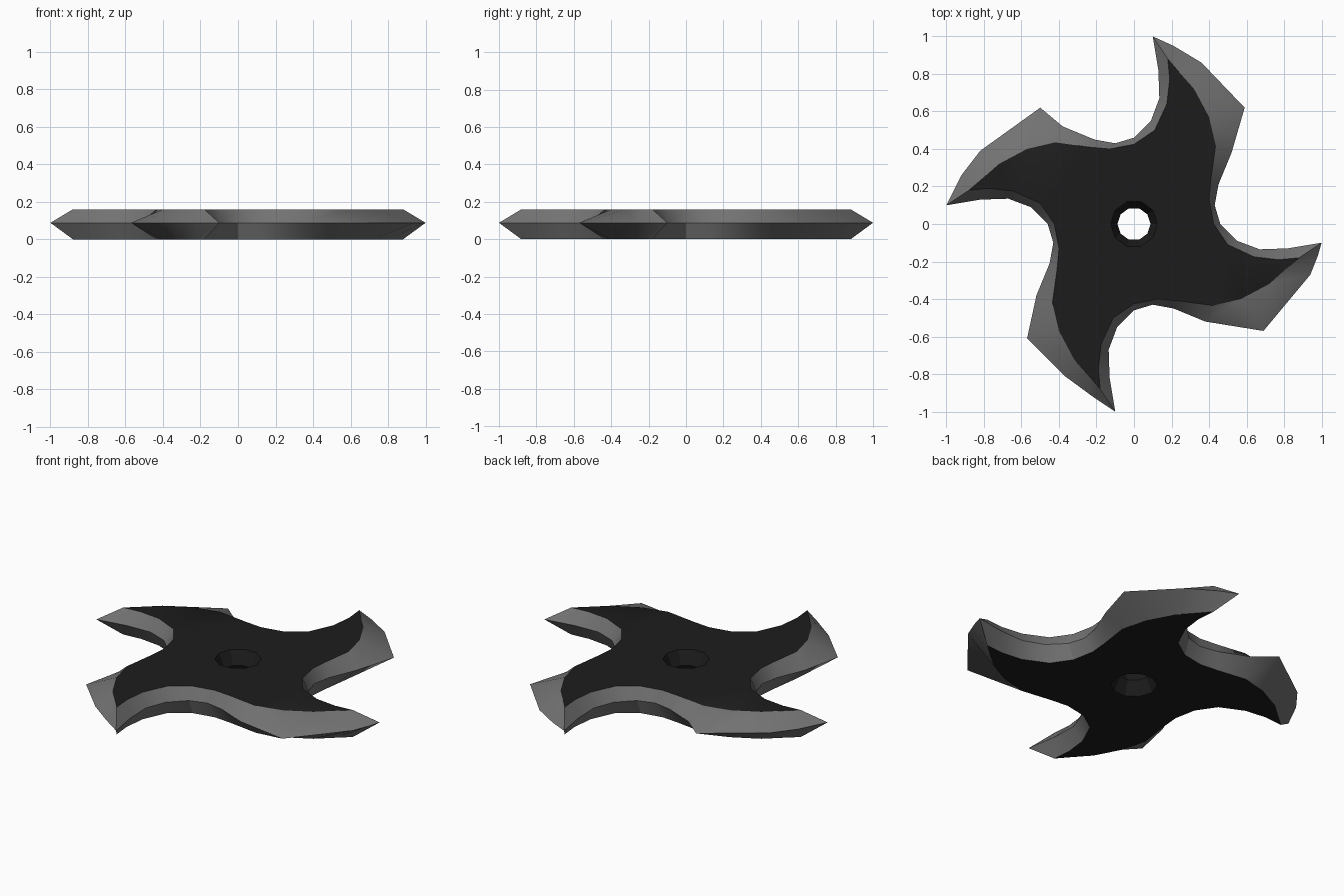
import bpy, bmesh, math
from mathutils import Matrix, Vector

if "Cube" in bpy.data.objects:
    bpy.data.objects.remove(bpy.data.objects["Cube"])

THICK, RIDGE = 0.16, 0.088


def material(name, value):
    m = bpy.data.materials.new(name)
    m.diffuse_color = (value, value, value, 1)
    m.use_nodes = True
    m.node_tree.nodes["Principled BSDF"].inputs["Base Color"].default_value = m.diffuse_color
    return m


# One blade, clockwise from its tip: (sharp edge x, y, flat face x, y)
blade = [
    (0.10, 1.00, 0.18, 0.88),
    (0.22, 0.93, 0.24, 0.81),
    (0.36, 0.83, 0.32, 0.72),
    (0.59, 0.62, 0.40, 0.57),
    (0.52, 0.38, 0.435, 0.42),
    (0.45, 0.21, 0.41, 0.24),
    (0.43, 0.10, 0.40, 0.13),
    (0.46, 0.00, 0.425, 0.00),
    (0.55, -0.09, 0.50, -0.11),
    (0.67, -0.135, 0.64, -0.175),
    (0.82, -0.13, 0.77, -0.19),
]
# The hand-ground outer edge of each blade differs a little
ground_edges = [
    [(0.21, 0.95), (0.36, 0.86), (0.59, 0.62)],
    [(0.17, 0.98), (0.27, 0.94), (0.57, 0.69)],
    [(0.22, 0.92), (0.37, 0.81), (0.57, 0.61)],
    [(0.26, 0.92), (0.39, 0.82), (0.62, 0.50)],
]

edge_pts, flat_pts = [], []
for k, ground in enumerate(ground_edges):
    turn = Matrix.Rotation(-k * math.pi / 2, 2)
    for i, (ex, ey, fx, fy) in enumerate(blade):
        if 1 <= i <= 3:
            ex, ey = ground[i - 1]
        edge_pts.append(turn @ Vector((ex, ey)))
        flat_pts.append(turn @ Vector((fx, fy)))


def circle(radius, n=10):
    return [Vector((radius * math.cos(2 * math.pi * i / n),
                    radius * math.sin(2 * math.pi * i / n))) for i in range(n)]


bm = bmesh.new()


def ring(points, z):
    return [bm.verts.new((p.x, p.y, z)) for p in points]


def bridge(a, b, mat):
    n = len(a)
    for i in range(n):
        j = (i + 1) % n
        bm.faces.new((a[i], a[j], b[j], b[i])).material_index = mat


def loop_edges(vs):
    return [bm.edges.get((vs[i], vs[(i + 1) % len(vs)])) for i in range(len(vs))]


# Sharpened bevels above and below the cutting ridge
top, ridge, bottom = ring(flat_pts, THICK), ring(edge_pts, RIDGE), ring(flat_pts, 0)
bridge(top, ridge, 1)
bridge(ridge, bottom, 1)

# Centre hole, chamfered from both sides
hole_top, waist, hole_bottom = (ring(circle(0.125), THICK), ring(circle(0.088), THICK / 2),
                                ring(circle(0.125), 0))
bridge(hole_top, waist, 0)
bridge(waist, hole_bottom, 0)

# Dark flat faces around the hole
for outer, inner, up in ((top, hole_top, 1), (bottom, hole_bottom, -1)):
    bmesh.ops.triangle_fill(bm, use_beauty=True, edges=loop_edges(outer) + loop_edges(inner),
                            normal=(0, 0, up))
bmesh.ops.recalc_face_normals(bm, faces=bm.faces[:])

mesh = bpy.data.meshes.new("throwing_star")
bm.to_mesh(mesh)
bm.free()
star = bpy.data.objects.new("throwing_star", mesh)
bpy.context.collection.objects.link(star)
mesh.materials.append(material("black steel", 0.012))
mesh.materials.append(material("ground grey edge", 0.17))

bpy.context.view_layer.objects.active = star
star.select_set(True)
bpy.ops.object.shade_smooth_by_angle(angle=math.radians(25))
